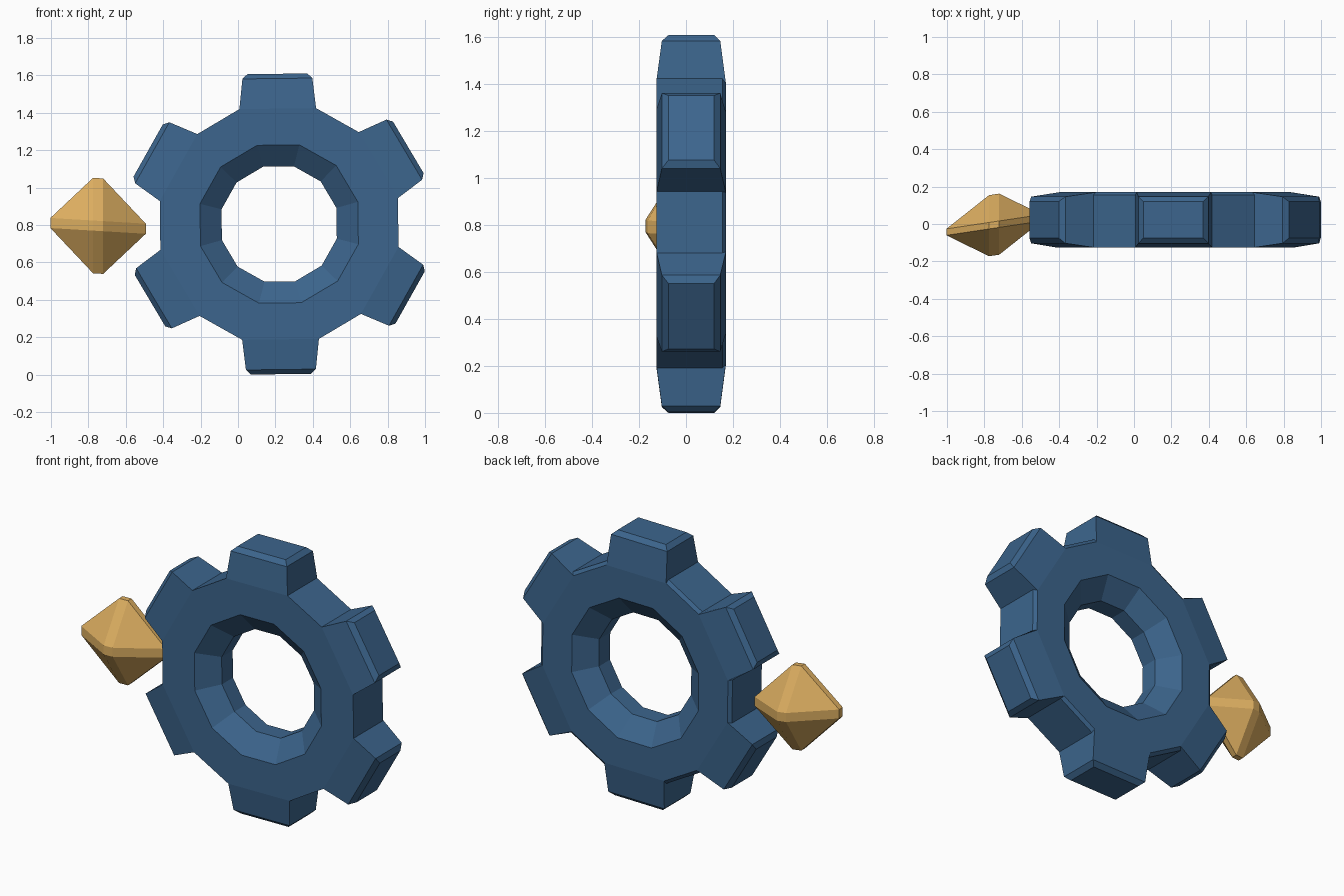
import bpy, bmesh, math
from mathutils import Vector

cube = bpy.data.objects.get("Cube")
if cube:
    bpy.data.objects.remove(cube, do_unlink=True)


def material(name, color):
    m = bpy.data.materials.new(name)
    m.use_nodes = True
    m.diffuse_color = color
    m.node_tree.nodes["Principled BSDF"].inputs["Base Color"].default_value = color
    return m


def finish(bm, name, mat, location):
    bmesh.ops.recalc_face_normals(bm, faces=bm.faces[:])
    mesh = bpy.data.meshes.new(name)
    bm.to_mesh(mesh)
    bm.free()
    mesh.materials.append(mat)
    obj = bpy.data.objects.new(name, mesh)
    obj.location = location
    bpy.context.collection.objects.link(obj)
    return obj


blue = material("steel blue", (0.045, 0.13, 0.266, 1))
gold = material("warm gold", (0.73, 0.43, 0.12, 1))

# Gear: a ring swept around y, six teeth growing from alternate segments
TEETH = 6
TILT = math.radians(0.7)
# (radius, y, half angle of a tooth segment)
SECTION = [(0.65, -0.125, 18.4), (0.65, 0.155, 18.4), (0.63, 0.17, 18.4),
           (0.437, 0.17, 15), (0.318, 0.075, 15), (0.318, -0.03, 15),
           (0.437, -0.125, 15)]


def polar(radius, y, angle):
    return Vector((radius * math.cos(angle), y, radius * math.sin(angle)))


bm = bmesh.new()
columns = []
for t in range(TEETH):
    mid = math.pi / 2 + TILT + t * math.tau / TEETH
    for side in (-1, 1):
        columns.append([bm.verts.new(polar(r, y, mid + side * math.radians(half)))
                        for r, y, half in SECTION])

for c, a in enumerate(columns):
    b = columns[(c + 1) % len(columns)]
    is_tooth = c % 2 == 0
    for k in range(len(SECTION)):
        if is_tooth and k < 2:
            continue
        n = (k + 1) % len(SECTION)
        bm.faces.new((a[k], b[k], b[n], a[n]))
    if not is_tooth:
        continue

    # Tooth: tapered block with a chamfered tip
    mid = math.pi / 2 + TILT + (c // 2) * math.tau / TEETH
    out, along = polar(1, 0, mid), polar(1, 0, mid + math.pi / 2)

    def loop(height, half, y0, y1):
        return [bm.verts.new(out * height + along * half * s + Vector((0, y, 0)))
                for s, y in ((-1, y0), (1, y0), (1, y1), (-1, y1))]

    shoulder = loop(0.778, 0.187, -0.103, 0.146)
    tip = loop(0.803, 0.16, -0.075, 0.12)
    bm.faces.new((a[0], b[0], shoulder[1], shoulder[0]))
    bm.faces.new((b[0], b[1], b[2], shoulder[2], shoulder[1]))
    bm.faces.new((b[2], a[2], shoulder[3], shoulder[2]))
    bm.faces.new((a[2], a[1], a[0], shoulder[0], shoulder[3]))
    for i in range(4):
        j = (i + 1) % 4
        bm.faces.new((shoulder[i], shoulder[j], tip[j], tip[i]))
    bm.faces.new(tip)
finish(bm, "gear", blue, (0.22, 0, 0.805))

# Gem: octahedron with blunted tips and edges, flattened and slightly skewed
bm = bmesh.new()
REACH, BLUNT = 0.255, 0.027
for axis in range(3):
    for end in (-1, 1):
        for u in (-1, 1):
            for v in (-1, 1):
                p = [0, 0, 0]
                p[axis] = end * REACH
                p[axis - 1] = u * BLUNT
                p[axis - 2] = v * BLUNT
                x, y, z = p
                bm.verts.new((x, y * 0.64 + x * 0.15, z - x * 0.06))
bmesh.ops.convex_hull(bm, input=bm.verts[:])
bmesh.ops.dissolve_limit(bm, angle_limit=math.radians(1),
                         verts=bm.verts[:], edges=bm.edges[:])
finish(bm, "gem", gold, (-0.748, -0.005, 0.795))
